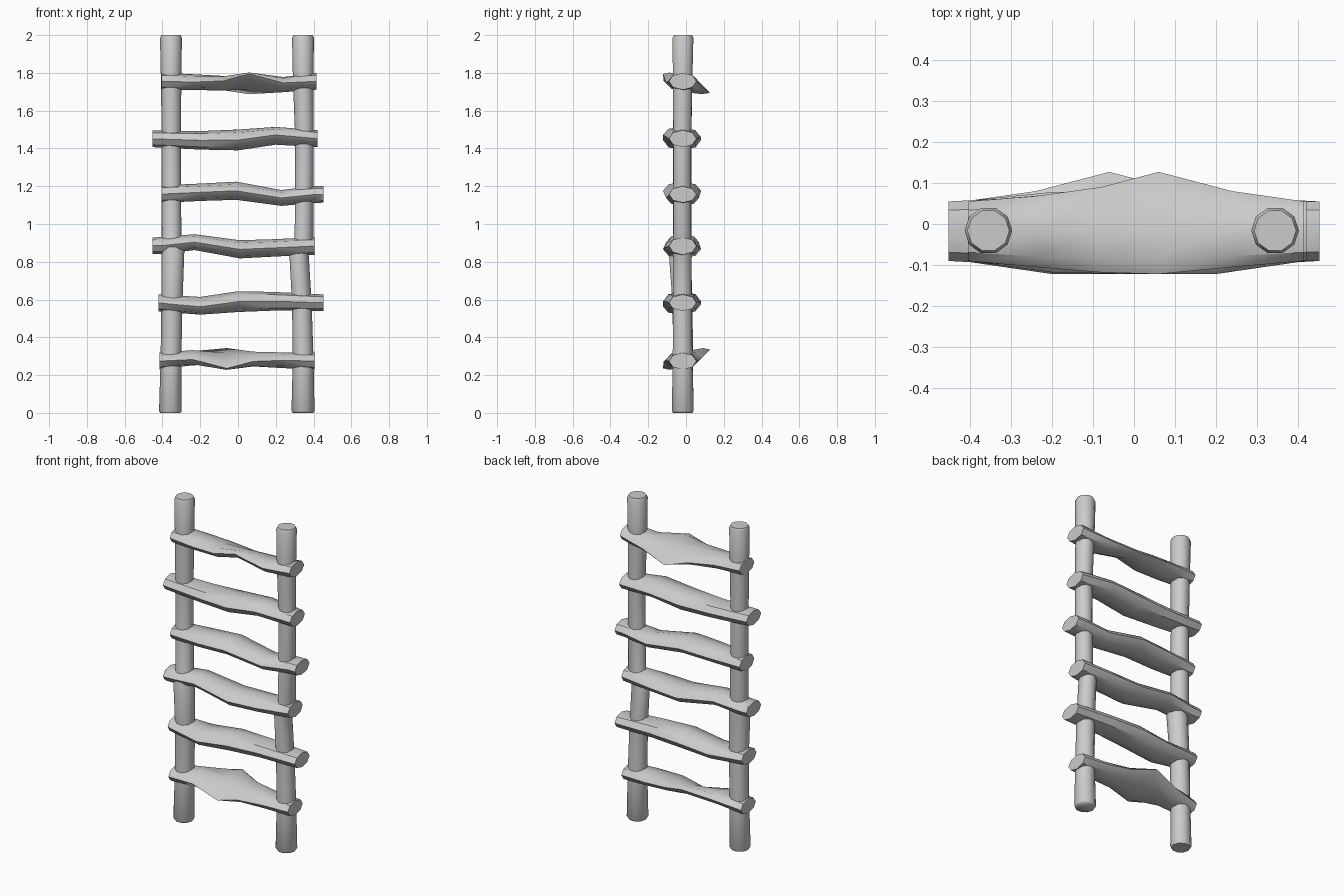
import bpy, bmesh
from math import cos, sin, tau, radians

if "Cube" in bpy.data.objects:
    bpy.data.objects.remove(bpy.data.objects["Cube"])


def loft(name, rings, angle=40):
    """Skin a list of equal-length point rings and cap both ends."""
    bm = bmesh.new()
    loops = [[bm.verts.new(p) for p in ring] for ring in rings]
    n = len(loops[0])
    for a, b in zip(loops, loops[1:]):
        for i in range(n):
            j = (i + 1) % n
            bm.faces.new((a[i], a[j], b[j], b[i]))
    bm.faces.new(loops[0][::-1])
    bm.faces.new(loops[-1])
    bmesh.ops.recalc_face_normals(bm, faces=bm.faces)
    mesh = bpy.data.meshes.new(name)
    bm.to_mesh(mesh)
    bm.free()
    ob = bpy.data.objects.new(name, mesh)
    bpy.context.collection.objects.link(ob)
    bpy.context.view_layer.objects.active = ob
    ob.select_set(True)
    bpy.ops.object.shade_smooth_by_angle(angle=radians(angle))
    ob.select_set(False)
    return ob


def post(name, sections, sides=10):
    """Upright pole from (z, centre x, centre y, radius)."""
    loft(name, [[(x + r * cos(tau * i / sides), y + r * sin(tau * i / sides), z)
                 for i in range(sides)] for z, x, y, r in sections], 60)


def rung(name, sections, sides=8):
    """Flattened log from (x, low z, high z, front y, back y, tilt)."""
    rings = []
    for x, z0, z1, y0, y1, tilt in sections:
        ring = []
        for i in range(sides):
            a = tau * i / sides
            dy = (y1 - y0) / 2 * cos(a)
            dz = (z1 - z0) / 2 * sin(a) + tilt * dy
            ring.append((x, (y0 + y1) / 2 + dy, (z0 + z1) / 2 + dz))
        rings.append(ring)
    loft(name, rings)


# Side posts, slightly crooked
post("left_post", [
    (0, -0.358, -0.017, 0.054), (0.01, -0.358, -0.017, 0.060),
    (0.28, -0.355, -0.016, 0.055), (0.58, -0.350, -0.018, 0.056),
    (0.86, -0.345, -0.034, 0.061), (0.92, -0.352, -0.02, 0.052),
    (1.45, -0.353, -0.02, 0.051), (1.75, -0.354, -0.018, 0.054),
    (1.985, -0.355, -0.016, 0.058), (2.0, -0.355, -0.016, 0.051)])
post("right_post", [
    (0, 0.344, -0.017, 0.054), (0.01, 0.344, -0.017, 0.061),
    (0.28, 0.345, -0.018, 0.055), (0.58, 0.338, -0.02, 0.052),
    (0.86, 0.322, -0.02, 0.051), (0.92, 0.350, -0.02, 0.050),
    (1.45, 0.352, -0.02, 0.049), (1.75, 0.345, -0.018, 0.054),
    (1.985, 0.344, -0.016, 0.058), (2.0, 0.344, -0.016, 0.051)])

# Widths (front y, back y) shared by the rungs
END = (-0.09, 0.055, 0)
NEAR = (-0.105, 0.068, 0)
MID = (-0.122, 0.08, 0)

# Broad bottom rung and its flipped twin at the top
broad = [(-0.415, -0.042, 0.047, *END), (-0.24, -0.02, 0.06, -0.105, 0.08, 0.1),
         (-0.06, -0.018, 0.045, -0.122, 0.127, 0.40),
         (0.08, -0.026, 0.052, -0.118, 0.09, 0.12),
         (0.24, -0.035, 0.048, *NEAR), (0.405, -0.043, 0.047, *END)]
rung("rung_1", [(x, 0.272 + a, 0.272 + b, y0, y1, t) for x, a, b, y0, y1, t in broad])
rung("rung_6", [(-x, 1.758 - b, 1.758 - a, y0, y1, -t)
                for x, a, b, y0, y1, t in broad])

# Thickening rung, used at 2 and flipped at 5
thick = [(-0.42, -0.045, 0.045, *END), (-0.2, -0.062, 0.032, -0.122, 0.078, 0.05),
         (0, -0.048, 0.062, *MID), (0.2, -0.04, 0.058, *NEAR),
         (0.452, -0.043, 0.045, *END)]
rung("rung_2", [(x, 0.582 + a, 0.582 + b, *r) for x, a, b, *r in thick])
rung("rung_5", [(-x, 1.452 - b, 1.452 - a, y0, y1, -t)
                for x, a, b, y0, y1, t in thick])

# Wavy rung, used at 3 and flipped at 4
wavy = [(-0.452, -0.042, 0.045, *END), (-0.4, -0.043, 0.047, *END),
        (-0.23, -0.022, 0.062, *NEAR), (0.01, -0.066, 0.03, *MID),
        (0.2, -0.056, 0.036, -0.118, 0.072, 0), (0.405, -0.047, 0.046, *END)]
rung("rung_3", [(x, 0.884 + a, 0.884 + b, *r) for x, a, b, *r in wavy])
rung("rung_4", [(-x, 1.158 - b, 1.158 - a, y0, y1, -t)
                for x, a, b, y0, y1, t in wavy])
